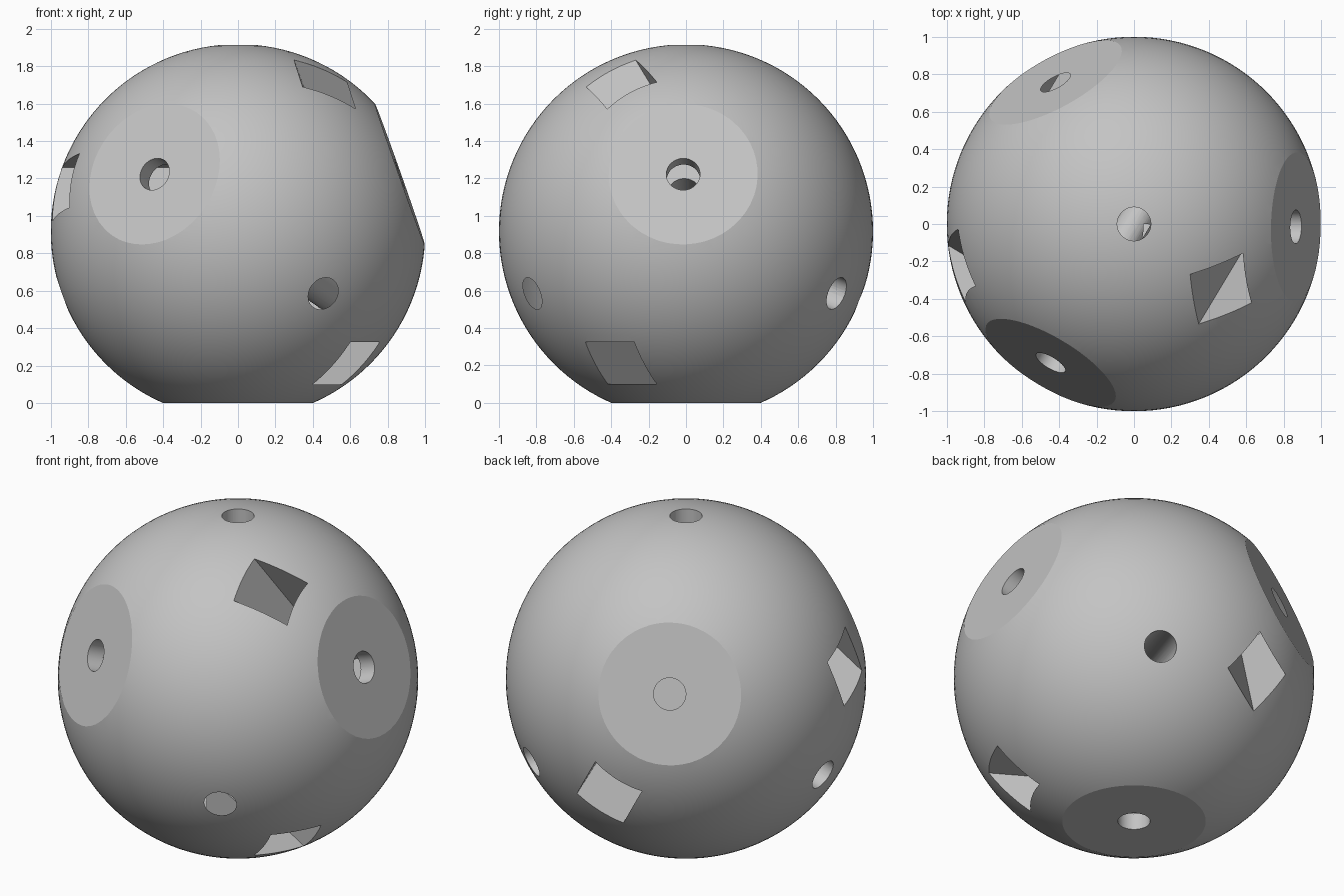
import bpy, bmesh, math
from mathutils import Vector, Matrix

if "Cube" in bpy.data.objects:
    bpy.data.objects.remove(bpy.data.objects["Cube"])

FLAT = 0.917            # distance of each flat from the ball centre
CENTRE = Vector((0, 0, FLAT))
HOLE_R = 0.09
SLOT_W = 0.305          # slot width, also the nut size across flats
SLOT_IN, SLOT_OUT = 0.592, 0.817

grey = bpy.data.materials.new("grey plastic")
grey.diffuse_color = (0.55, 0.55, 0.55, 1)
grey.use_nodes = True
grey.node_tree.nodes["Principled BSDF"].inputs["Base Color"].default_value = grey.diffuse_color


def add_object(name, bm):
    mesh = bpy.data.meshes.new(name)
    bmesh.ops.recalc_face_normals(bm, faces=bm.faces[:])
    bm.to_mesh(mesh)
    bm.free()
    mesh.materials.append(grey)
    obj = bpy.data.objects.new(name, mesh)
    bpy.context.collection.objects.link(obj)
    return obj


def frame(x, z):
    """Placement at the ball centre with the given local x and z axes."""
    y = z.cross(x)
    return Matrix.Translation(CENTRE) @ Matrix((x, y, z)).transposed().to_4x4()


# Four tetrahedral axes, each with the direction its nut slot opens towards
axes = [(Vector((0, 0, -1)),
         Vector((math.cos(math.radians(-31)), math.sin(math.radians(-31)), 0)))]
for azimuth, turn in ((-1, -30), (239, -90), (119, -150)):
    a, b = math.radians(azimuth), math.radians(turn)
    c = math.sqrt(8) / 3
    axis = Vector((c * math.cos(a), c * math.sin(a), 1 / 3))
    side = Vector((-math.sin(a), math.cos(a), 0))
    axes.append((axis, axis.cross(side) * math.cos(b) + side * math.sin(b)))

# Ball with four flats
bm = bmesh.new()
bmesh.ops.create_uvsphere(bm, u_segments=128, v_segments=64, radius=1,
                          matrix=Matrix.Translation(CENTRE))
for axis, _ in axes:
    cut = bmesh.ops.bisect_plane(bm, geom=bm.verts[:] + bm.edges[:] + bm.faces[:],
                                 plane_co=CENTRE + axis * FLAT, plane_no=axis,
                                 clear_outer=True)
    rim = [g for g in cut["geom_cut"] if isinstance(g, bmesh.types.BMEdge)]
    bmesh.ops.edgeloop_fill(bm, edges=rim)
ball = add_object("ball", bm)


def carve(cutter):
    mod = ball.modifiers.new("cut", "BOOLEAN")
    mod.operation = "DIFFERENCE"
    mod.solver = "EXACT"
    mod.object = cutter
    bpy.context.view_layer.objects.active = ball
    bpy.ops.object.modifier_apply(modifier=mod.name)
    bpy.data.objects.remove(cutter)


for axis, opening in axes:
    place = frame(opening, axis)
    # Bolt hole right through the ball
    bm = bmesh.new()
    bmesh.ops.create_cone(bm, cap_ends=True, segments=48, radius1=HOLE_R,
                          radius2=HOLE_R, depth=2.4, matrix=place)
    carve(add_object("hole_cutter", bm))
    # Slot to the side, ending in a hexagonal nut seat
    h = SLOT_W / 2
    k = h / math.sqrt(3)
    outline = [(1.2, -h), (1.2, h), (-k, h), (-2 * k, 0), (-k, -h)]
    bm = bmesh.new()
    base = bm.faces.new([bm.verts.new(place @ Vector((x, y, SLOT_IN)))
                         for x, y in outline])
    top = bmesh.ops.extrude_face_region(bm, geom=[base])["geom"]
    bmesh.ops.translate(bm, vec=axis * (SLOT_OUT - SLOT_IN),
                        verts=[g for g in top if isinstance(g, bmesh.types.BMVert)])
    carve(add_object("slot_cutter", bm))

# Smooth ball, crisp flats, holes and slots
bpy.ops.object.select_all(action="DESELECT")
ball.select_set(True)
bpy.context.view_layer.objects.active = ball
bpy.ops.object.shade_smooth_by_angle(angle=math.radians(20))
